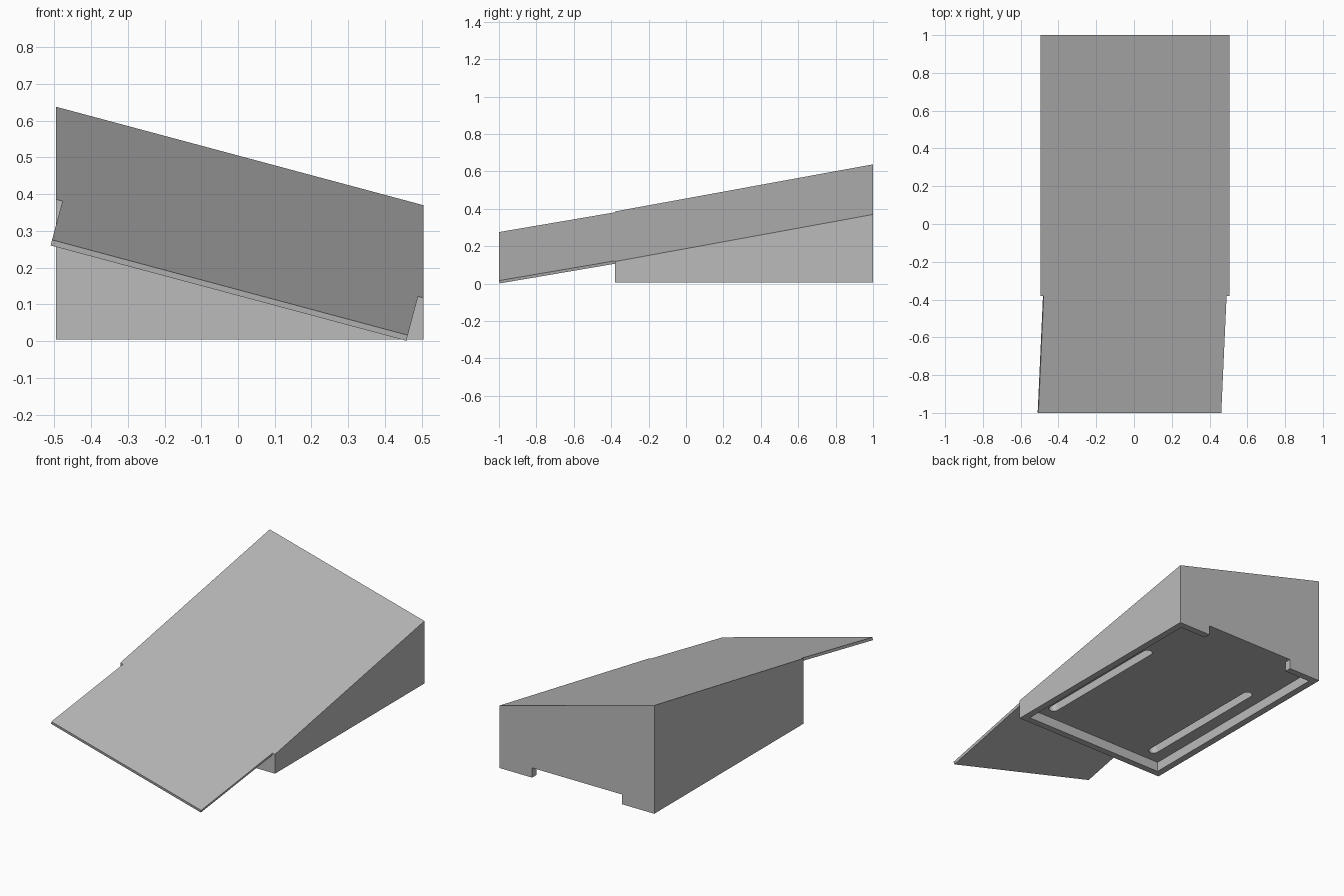
import bpy, bmesh
from math import radians, tan, sin, cos, pi
from mathutils import Vector

cube = bpy.data.objects.get("Cube")
if cube:
    bpy.data.objects.remove(cube, do_unlink=True)

grey = bpy.data.materials.new("plain grey")
grey.use_nodes = True
colour = (0.5, 0.5, 0.5, 1)
grey.diffuse_color = colour
grey.node_tree.nodes["Principled BSDF"].inputs["Base Color"].default_value = colour

ROLL, PITCH = radians(15), radians(10)
SLOPE_X, SLOPE_Y = -tan(ROLL), tan(PITCH) / cos(ROLL)
LEFT, RIGHT, BACK, FRONT = 0.505, -0.495, 1.0, -0.38
BASE, FLOOR, WALL = 0.005, 0.062, 0.04
MID = (LEFT + RIGHT) / 2


def deck(x, y):
    """Height of the tilted top surface."""
    return 0.638 + SLOPE_X * (x - RIGHT) + SLOPE_Y * (y - BACK)


def prism(name, lower, upper):
    """Solid between two matching outlines."""
    bm = bmesh.new()
    a = [bm.verts.new(p) for p in lower]
    b = [bm.verts.new(p) for p in upper]
    bm.faces.new(a[::-1])
    bm.faces.new(b)
    for i in range(len(a)):
        j = (i + 1) % len(a)
        bm.faces.new((a[i], a[j], b[j], b[i]))
    bmesh.ops.recalc_face_normals(bm, faces=bm.faces)
    mesh = bpy.data.meshes.new(name)
    bm.to_mesh(mesh)
    bm.free()
    mesh.materials.append(grey)
    obj = bpy.data.objects.new(name, mesh)
    bpy.context.collection.objects.link(obj)
    return obj


def rectangle(x0, x1, y0, y1):
    return [(x0, y0), (x1, y0), (x1, y1), (x0, y1)]


def cut(target, name, outline, z0, z1):
    cutter = prism(name, [(x, y, z0) for x, y in outline], [(x, y, z1) for x, y in outline])
    cutter.hide_render = True
    mod = target.modifiers.new(name, "BOOLEAN")
    mod.operation, mod.solver, mod.object = "DIFFERENCE", "EXACT", cutter
    bpy.context.view_layer.objects.active = target
    bpy.ops.object.modifier_apply(modifier=name)
    bpy.data.objects.remove(cutter, do_unlink=True)


# Wedge body with a doubly sloped top
outline = rectangle(RIGHT, LEFT, FRONT, BACK)
body = prism("wedge_body", [(x, y, BASE) for x, y in outline],
             [(x, y, deck(x, y)) for x, y in outline])

# Underside recess, open through the middle of the back wall
nx, inner = 0.29, BACK - WALL
x0, x1, y0 = RIGHT + WALL, LEFT - WALL, FRONT + WALL
recess = [(x0, y0), (x1, y0), (x1, inner), (MID + nx, inner), (MID + nx, BACK + 0.1),
          (MID - nx, BACK + 0.1), (MID - nx, inner), (x0, inner)]
cut(body, "underside_recess", recess, -0.1, FLOOR)

# Two round-ended slots in the recess floor
RADIUS = 0.027
for side in (-1, 1):
    cx = MID + side * 0.36
    slot = []
    for cy, start in ((0.55, 0), (-0.255, pi)):
        slot += [(cx + RADIUS * cos(start + pi * i / 12), cy + RADIUS * sin(start + pi * i / 12))
                 for i in range(13)]
    cut(body, "floor_slot", slot, 0.03, FLOOR + 0.06)

# Thin tilted plate running out to the front
normal = Vector((-SLOPE_X, -SLOPE_Y, 1)).normalized()
DRIFT = sin(PITCH) * sin(ROLL) / cos(PITCH)
top = []
for x, y in ((-0.506, -1), (0.462, -1), (0.462, FRONT + 0.01), (-0.506, FRONT + 0.01)):
    x += DRIFT * (y + 1)
    top.append(Vector((x, y, deck(x, y))))
prism("front_plate", [p - normal * 0.016 for p in top], top)
